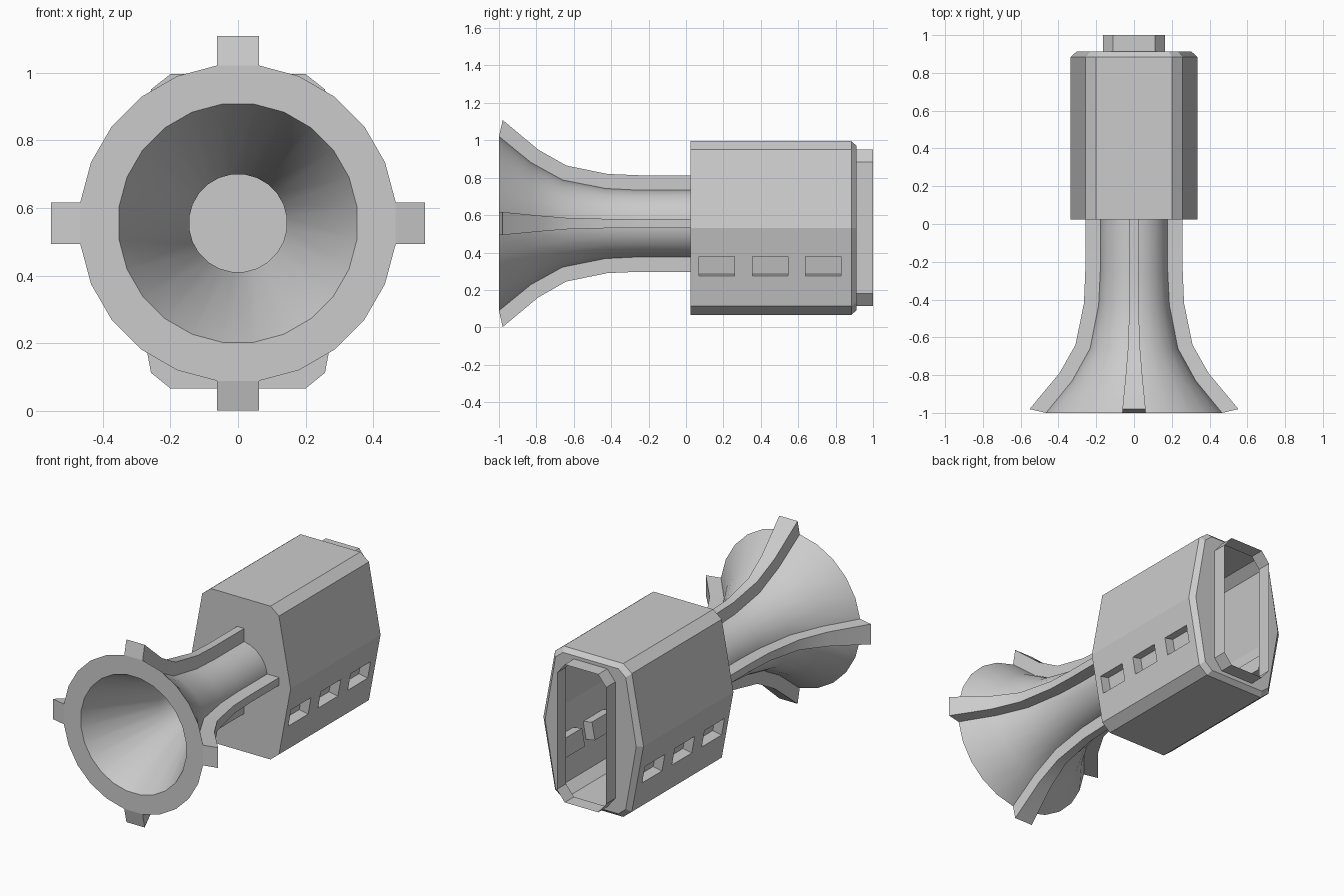
import bpy, bmesh
from math import sin, cos, pi, radians
from mathutils import Vector

if "Cube" in bpy.data.objects:
    bpy.data.objects.remove(bpy.data.objects["Cube"])

AXIS_Z = 0.555      # height of the horn axis
SEG = 24
HALF = pi / SEG


def finish(bm, name, smooth=False):
    bmesh.ops.remove_doubles(bm, verts=bm.verts, dist=1e-5)
    bmesh.ops.recalc_face_normals(bm, faces=bm.faces)
    me = bpy.data.meshes.new(name)
    bm.to_mesh(me)
    bm.free()
    ob = bpy.data.objects.new(name, me)
    bpy.context.collection.objects.link(ob)
    if smooth:
        bpy.ops.object.select_all(action='DESELECT')
        ob.select_set(True)
        bpy.context.view_layer.objects.active = ob
        bpy.ops.object.shade_smooth_by_angle(angle=radians(32))
    return ob


def quad(bm, *pts):
    return bm.faces.new([bm.verts.new(p) for p in pts])


# Horn: flared outer shell, flat rim, conical mouth and straight bore
outer = [(0.025, .180), (-.25, .180), (-.43, .189), (-.66, .235), (-.83, .33), (-1, .47)]
inner = [(-1, .355), (-.55, .145), (0.025, .145)]
bm = bmesh.new()
rings = []
for y, r in outer + inner:
    rings.append([bm.verts.new((r * cos(HALF + 2 * HALF * i), y,
                                AXIS_Z + r * sin(HALF + 2 * HALF * i))) for i in range(SEG)])
for k in range(len(rings) - 1):
    for i in range(SEG):
        j = (i + 1) % SEG
        bm.faces.new((rings[k][i], rings[k][j], rings[k + 1][j], rings[k + 1][i]))
finish(bm, "horn", True)

# Ribs: four fins following the flare, each one horn segment wide
crest = [(0.025, .258), (-.25, .258), (-.42, .265), (-.64, .31), (-.79, .395), (-.98, .553)]
for n, name in enumerate(("rib_right", "rib_top", "rib_left", "rib_bottom")):
    a = n * pi / 2
    radial = Vector((cos(a), 0, sin(a)))
    side = Vector((-sin(a), 0, cos(a)))
    bm = bmesh.new()
    rows = []
    for (y0, r0), (y1, r1) in zip(outer, crest):
        w = side * (r0 * sin(HALF))
        base = Vector((0, y0, AXIS_Z)) + radial * (r0 * cos(HALF))
        top = Vector((0, y1, AXIS_Z)) + radial * r1
        rows.append([bm.verts.new(p) for p in (base - w, top - w, top + w, base + w)])
    for p, q in zip(rows, rows[1:]):
        for i in range(4):
            j = (i + 1) % 4
            bm.faces.new((p[i], p[j], q[j], q[i]))
    bm.faces.new(rows[0])
    bm.faces.new(rows[-1])
    finish(bm, name, True)

# Body: hollow faceted casing with chamfered back edge and open lip
half_main = [(.2, .995), (.257, .95), (.335, .53), (.257, .113), (.2, .067)]
half_back = [(.185, .97), (.235, .93), (.305, .53), (.235, .133), (.185, .092)]
half_lip = [(.112, .95), (.165, .885), (.165, .53), (.165, .18), (.112, .115)]


def loop(half, y):
    full = half + [(-x, z) for x, z in reversed(half)]
    return [Vector((x, y, z)) for x, z in full]


stack = [loop(half_main, .025), loop(half_main, .885), loop(half_back, .912),
         loop(half_lip, .912), loop(half_lip, 1.0)]
WINDOW_SIDES = (2, 6)   # lower side panels, built separately
bm = bmesh.new()
bm.faces.new([bm.verts.new(p) for p in stack[0]])
for k in range(len(stack) - 1):
    for i in range(10):
        if k == 0 and i in WINDOW_SIDES:
            continue
        j = (i + 1) % 10
        quad(bm, stack[k][i], stack[k][j], stack[k + 1][j], stack[k + 1][i])

# Window panels: three sunken rectangles on each side
ys = [.025, .07, .26, .355, .545, .64, .83, .885]
zs = [.53, .38, .275, .113]
DEPTH = .06
for s in (1, -1):
    inward = Vector((-s * .983, 0, .184)) * DEPTH

    def pt(a, b):
        t = (.53 - zs[b]) / (.53 - .113)
        return Vector((s * (.335 - .078 * t), ys[a], zs[b]))

    for a in range(7):
        for b in range(3):
            c = [pt(a, b), pt(a + 1, b), pt(a + 1, b + 1), pt(a, b + 1)]
            if b == 1 and a % 2 == 1:
                d = [p + inward for p in c]
                quad(bm, *d)
                for i in range(4):
                    j = (i + 1) % 4
                    quad(bm, c[i], c[j], d[j], d[i])
            else:
                quad(bm, *c)
finish(bm, "body")
